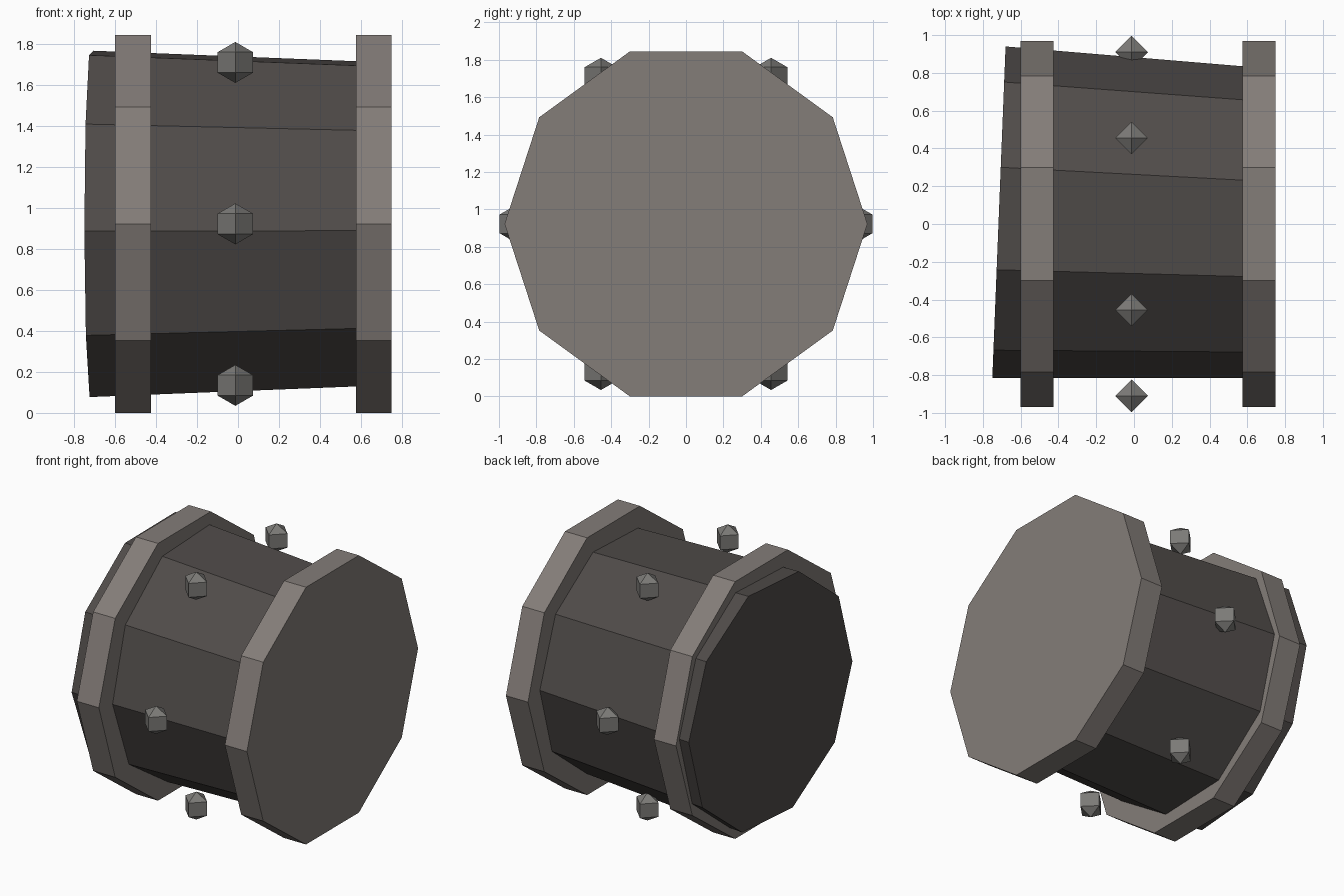
import bpy, bmesh
from math import cos, sin, pi, radians

if "Cube" in bpy.data.objects:
    bpy.data.objects.remove(bpy.data.objects["Cube"])

CZ = 0.9225  # height of the barrel axis


def material(name, rgb):
    mat = bpy.data.materials.new(name)
    mat.diffuse_color = (*rgb, 1)
    mat.use_nodes = True
    mat.node_tree.nodes["Principled BSDF"].inputs["Base Color"].default_value = mat.diffuse_color
    return mat


dark = material("dark_brown_grey", (0.080, 0.071, 0.067))
band = material("warm_grey", (0.230, 0.205, 0.190))
metal = material("stud_grey", (0.200, 0.195, 0.185))


def loft(name, sections, mat, sides=10):
    """Join polygon sections (x, centre y, radius, start angle, lean) into a closed solid."""
    bm = bmesh.new()
    loops = []
    for x, cy, r, a0, lean in sections:
        loop = []
        for i in range(sides):
            a = a0 + 2 * pi * i / sides
            loop.append(bm.verts.new((x + lean * r * cos(a), cy + r * cos(a), CZ + r * sin(a))))
        loops.append(loop)
    for i in range(sides):
        j = (i + 1) % sides
        bm.faces.new((loops[0][i], loops[0][j], loops[1][j], loops[1][i]))
    bm.faces.new(loops[0])
    bm.faces.new(loops[1])
    bmesh.ops.recalc_face_normals(bm, faces=bm.faces)
    mesh = bpy.data.meshes.new(name)
    bm.to_mesh(mesh)
    bm.free()
    mesh.materials.append(mat)
    obj = bpy.data.objects.new(name, mesh)
    bpy.context.collection.objects.link(obj)
    return obj


# Tapered barrel, slightly skewed and twisted
twist = radians(2.3)
loft("barrel_body", [(-0.715, 0.0625, 0.878, twist, 0.04),
                     (0.66, 0.005, 0.821, twist, 0.04)], dark)

# Band near the open end and cap at the other end
for name, x0, x1 in (("left_band", -0.6, -0.425), ("right_cap", 0.575, 0.75)):
    loft(name, [(x0, 0, 0.97, 0, 0), (x1, 0, 0.97, 0, 0)], band)

# Six faceted studs around the middle
for i in range(6):
    a = i * pi / 3
    bpy.ops.mesh.primitive_uv_sphere_add(
        segments=4, ring_count=3, radius=0.1,
        location=(-0.013, 0.91 * cos(a), CZ + 0.91 * sin(a)))
    stud = bpy.context.object
    stud.name = f"stud_{i + 1}"
    stud.data.materials.append(metal)
